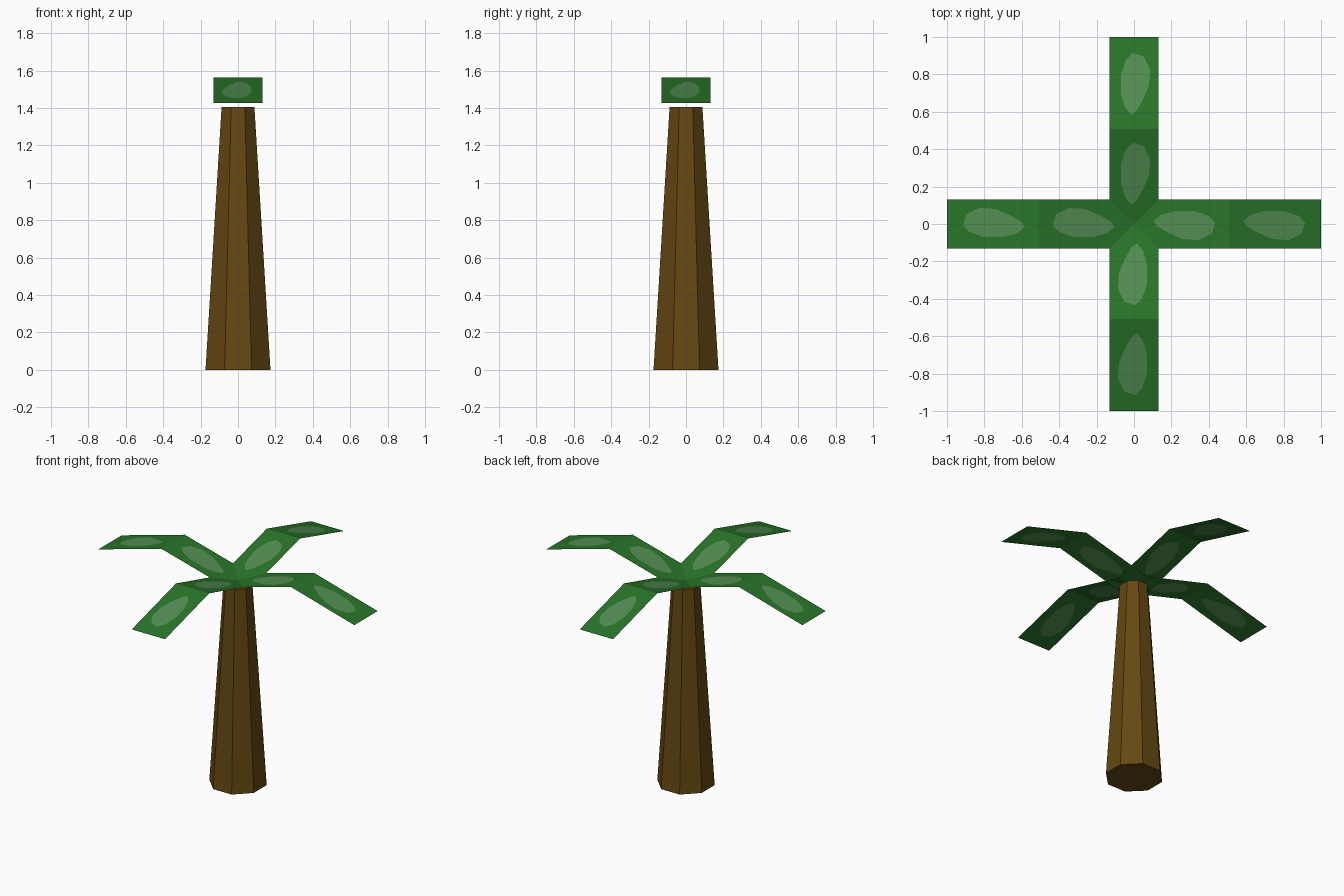
import bpy, bmesh, math
from mathutils import Matrix, Vector

cube = bpy.data.objects.get("Cube")
if cube:
    bpy.data.objects.remove(cube, do_unlink=True)


def material(name, rgb):
    m = bpy.data.materials.new(name)
    m.use_nodes = True
    m.diffuse_color = (*rgb, 1)
    m.node_tree.nodes["Principled BSDF"].inputs["Base Color"].default_value = (*rgb, 1)
    return m


def add_object(name, bm, mats):
    me = bpy.data.meshes.new(name)
    bm.to_mesh(me)
    bm.free()
    for m in mats:
        me.materials.append(m)
    ob = bpy.data.objects.new(name, me)
    bpy.context.collection.objects.link(ob)
    return ob


bark = material("bark brown", (0.130, 0.064, 0.006))
leaf = material("leaf green", (0.022, 0.175, 0.022))
pale = material("pale leaf green", (0.085, 0.265, 0.085))

# Trunk: tapered octagonal column with flat sides facing the axes
bm = bmesh.new()
bmesh.ops.create_cone(bm, cap_ends=True, segments=8, radius1=0.188, radius2=0.095, depth=1.405,
                      matrix=Matrix.Translation((0, 0, 0.7025)) @ Matrix.Rotation(math.pi / 8, 4, "Z"))
for axis in (0, 1):  # keep the sides exactly axis aligned
    low = max(v.co[axis] for v in bm.verts)
    assert low < 0.19
add_object("trunk", bm, [bark])

# Fronds: two thin panels each, rising to a crest and then drooping
HALF, CREST, LOW, HIGH = 0.13, 0.507, 1.428, 1.564
# Pale blotch outline, as (along, across) from the panel's middle
BLOTCH = [(0.165, -0.005), (0.145, 0.053), (0.076, 0.086), (-0.01, 0.08), (-0.085, 0.048),
          (-0.15, 0.010), (-0.165, -0.016), (-0.127, -0.048), (-0.05, -0.07), (0.05, -0.07),
          (0.13, -0.043)]


def height(r):
    if r < CREST:
        return LOW + (HIGH - LOW) * r / CREST
    return HIGH - (HIGH - LOW) * (r - CREST) / (1 - CREST)


def add_panel(bm, start, end, middle):
    """Sloping rectangle with the pale blotch cut into it."""
    def loop(points):
        vs = [bm.verts.new((x, r, height(r))) for r, x in points]
        return vs, [bm.edges.new((vs[i - 1], vs[i])) for i in range(len(vs))]
    _, rim = loop([(start, -HALF), (start, HALF), (end, HALF), (end, -HALF)])
    inner, hole = loop([(middle + u, x) for u, x in BLOTCH])
    bmesh.ops.triangle_fill(bm, edges=rim + hole, use_beauty=True, normal=Vector((0, 0, 1)))
    bm.faces.new(inner).material_index = 1


for i, name in enumerate(("back", "right", "front", "left")):
    bm = bmesh.new()
    add_panel(bm, 0.0, CREST, 0.27)
    add_panel(bm, CREST, 1.0, 0.75)
    bmesh.ops.remove_doubles(bm, verts=bm.verts, dist=1e-4)
    bm.normal_update()
    for f in bm.faces:
        if f.normal.z < 0:
            f.normal_flip()
    bm.transform(Matrix.Rotation(i * math.pi / 2, 4, "Z"))
    add_object(name + "_frond", bm, [leaf, pale])
